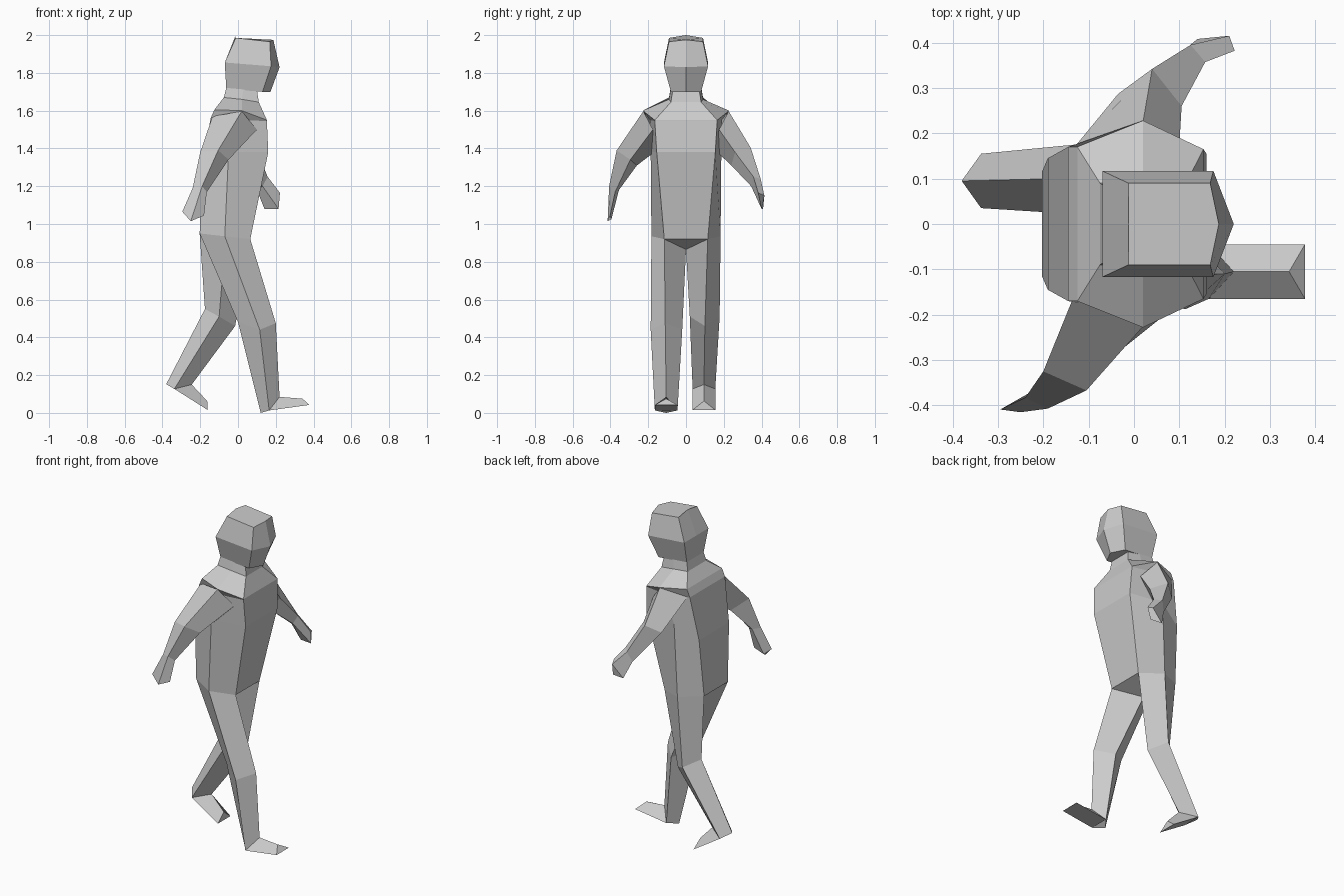
import bpy, bmesh


def loft(name, rings, cap_start=True):
    """Skin a list of closed point rings with flat faces."""
    bm = bmesh.new()
    loops = [[bm.verts.new(p) for p in ring] for ring in rings]
    n = len(rings[0])
    for a, b in zip(loops, loops[1:]):
        for i in range(n):
            j = (i + 1) % n
            bm.faces.new((a[i], a[j], b[j], b[i]))
    bm.faces.new(loops[-1])
    if cap_start:
        bm.faces.new(loops[0])
    bmesh.ops.remove_doubles(bm, verts=bm.verts, dist=0.0005)
    bmesh.ops.recalc_face_normals(bm, faces=bm.faces)
    mesh = bpy.data.meshes.new(name)
    bm.to_mesh(mesh)
    bm.free()
    obj = bpy.data.objects.new(name, mesh)
    bpy.context.collection.objects.link(obj)
    return obj


def sym(half):
    """Close a half ring by mirroring it across y = 0."""
    return half + [(x, -y, z) for x, y, z in reversed(half)]


def side(rings, s):
    """Put rings on the left (+1) or right (-1) side."""
    return [[(x, y * s, z) for x, y, z in ring] for ring in rings]


# Torso with shoulders and neck: back, side, front of each ring
crotch = (-0.07, 0, 0.865)
torso = [
    [crotch] * 3,
    [(-0.203, 0.115, 0.95), (-0.07, 0.183, 0.935), (0.065, 0.115, 0.92)],
    [(-0.19, 0.145, 1.3), (-0.05, 0.187, 1.38), (0.16, 0.155, 1.38)],
    [(-0.145, 0.17, 1.56), (0.02, 0.19, 1.55), (0.153, 0.165, 1.545)],
    [(-0.125, 0.17, 1.605), (0.02, 0.228, 1.60), (0.153, 0.165, 1.55)],
    [(-0.075, 0.09, 1.67), (0.02, 0.09, 1.66), (0.11, 0.08, 1.645)],
    [(-0.06, 0.08, 1.73), (0.03, 0.08, 1.72), (0.10, 0.07, 1.71)],
]
loft("torso", [sym(r) for r in torso], cap_start=False)

# Head: back corner, front corner, front ridge (top also ridged at y = 0)
head = [
    [(-0.062, 0, 1.715), (-0.062, 0.08, 1.715), (0.13, 0.08, 1.70), (0.172, 0, 1.70)],
    [(-0.07, 0, 1.855), (-0.07, 0.117, 1.855), (0.175, 0.117, 1.835), (0.22, 0, 1.83)],
    [(-0.012, 0, 2.0), (-0.012, 0.09, 1.985), (0.168, 0.09, 1.965), (0.187, 0, 1.975)],
]
head_rings = [r + [(x, -y, z) for x, y, z in r[2:0:-1]] for r in head]
loft("head", head_rings)

# Legs: front, outer, back, inner of each ring
hip = [(0.065, 0.115, 0.92), (-0.07, 0.183, 0.935), (-0.203, 0.115, 0.95), crotch]
front_leg = [
    hip,
    [(0.20, 0.11, 0.475), (0.115, 0.187, 0.44), (0.0, 0.11, 0.48), (0.115, 0.02, 0.44)],
    [(0.22, 0.105, 0.085), (0.165, 0.165, 0.013), (0.12, 0.105, 0.0), (0.165, 0.045, 0.013)],
]
back_leg = [
    hip,
    [(-0.015, 0.10, 0.46), (-0.10, 0.178, 0.51), (-0.175, 0.10, 0.55), (-0.10, 0.02, 0.51)],
    [(-0.245, 0.095, 0.15), (-0.337, 0.155, 0.127), (-0.38, 0.095, 0.152), (-0.337, 0.035, 0.127)],
]
# Toes: top middle, outer corner, inner corner
front_toe = [(0.342, 0.105, 0.075), (0.377, 0.165, 0.042), (0.377, 0.045, 0.042)]
back_toe = [(-0.163, 0.095, 0.063), (-0.16, 0.155, 0.015), (-0.16, 0.035, 0.015)]
for name, leg, toe, s in (("front", front_leg, front_toe, -1), ("back", back_leg, back_toe, 1)):
    ankle = leg[-1]
    loft(name + "_leg", side(leg, s))
    loft(name + "_foot", side([[ankle[0], ankle[1], ankle[3]], toe], s))

# Arms: outer, front, inner, back of each ring from shoulder to hand
shoulder = [(0.02, 0.226, 1.597), (0.10, 0.175, 1.50), (0.0, 0.155, 1.39), (-0.135, 0.165, 1.57)]
back_arm = [
    shoulder,
    [(-0.105, 0.367, 1.39), (-0.05, 0.295, 1.34), (-0.12, 0.26, 1.31), (-0.20, 0.325, 1.38)],
    [(-0.19, 0.407, 1.20), (-0.165, 0.375, 1.17), (-0.20, 0.355, 1.18), (-0.24, 0.383, 1.19)],
    [(-0.25, 0.415, 1.015), (-0.18, 0.402, 1.045), (-0.25, 0.395, 1.025), (-0.295, 0.409, 1.065)],
]
front_arm = [
    shoulder,
    [(0.04, 0.342, 1.405), (0.105, 0.26, 1.38), (0.03, 0.24, 1.31), (-0.035, 0.287, 1.36)],
    [(0.125, 0.395, 1.24), (0.157, 0.357, 1.25), (0.13, 0.345, 1.20), (0.10, 0.375, 1.18)],
    [(0.21, 0.415, 1.15), (0.222, 0.382, 1.165), (0.215, 0.40, 1.08), (0.14, 0.408, 1.08)],
]
loft("back_arm", side(back_arm, -1))
loft("front_arm", side(front_arm, 1))
